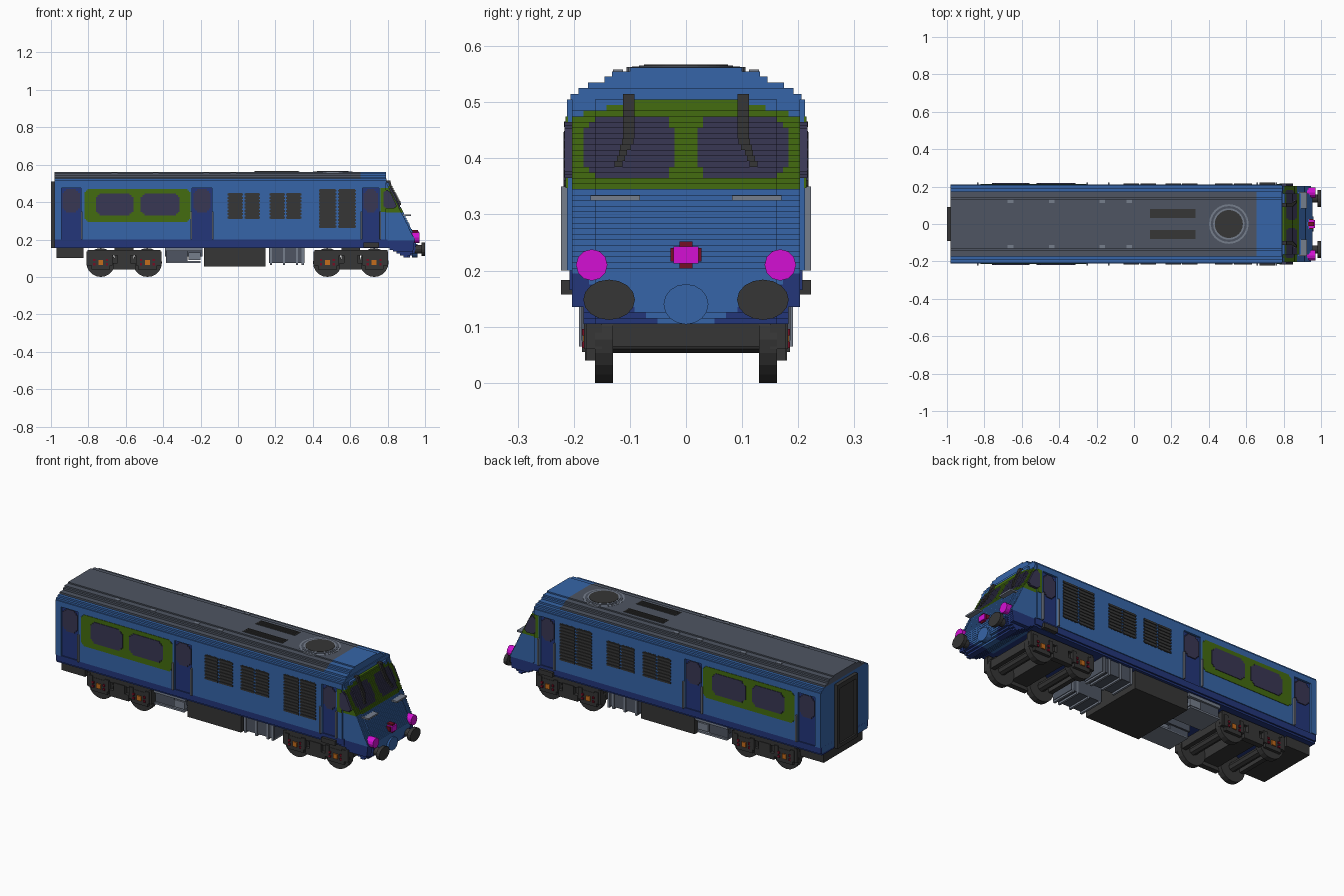
import bpy, bmesh, math
from mathutils import Matrix

if "Cube" in bpy.data.objects:
    bpy.data.objects.remove(bpy.data.objects["Cube"])


def material(name, rgb):
    lin = [((c / 255 + 0.055) / 1.055) ** 2.4 if c > 10 else c / 255 / 12.92 for c in rgb]
    m = bpy.data.materials.new(name)
    m.use_nodes = True
    m.diffuse_color = (*lin, 1)
    m.node_tree.nodes["Principled BSDF"].inputs["Base Color"].default_value = (*lin, 1)
    return m


BLUE = material("body blue", (54, 101, 168))
NAVY = material("navy", (35, 54, 122))
GREEN = material("green", (68, 108, 16))
PANE = material("window purple", (57, 55, 84))
DARK = material("dark grey", (54, 54, 54))
SLATE = material("roof slate", (78, 85, 98))
GREY = material("light grey", (118, 126, 140))
PINK = material("lamp magenta", (212, 16, 212))
ORANGE = material("axle orange", (196, 108, 28))
MAROON = material("maroon", (118, 14, 36))


def finish(bm, name, mats):
    bmesh.ops.recalc_face_normals(bm, faces=bm.faces)
    mesh = bpy.data.meshes.new(name)
    bm.to_mesh(mesh)
    bm.free()
    for m in mats:
        mesh.materials.append(m)
    ob = bpy.data.objects.new(name, mesh)
    bpy.context.collection.objects.link(ob)
    return ob


def boxes(name, mats, items, mirror=False):
    """Boxes (x0, x1, y0, y1, z0, z1[, material]); mirror repeats them at -y."""
    bm = bmesh.new()
    mats = mats if isinstance(mats, list) else [mats]
    if mirror:
        items = items + [(b[0], b[1], -b[3], -b[2], *b[4:]) for b in items]
    for b in items:
        x0, x1, y0, y1, z0, z1 = b[:6]
        mat = (Matrix.Translation(((x0 + x1) / 2, (y0 + y1) / 2, (z0 + z1) / 2))
               @ Matrix.Diagonal((x1 - x0, y1 - y0, z1 - z0, 1)))
        verts = bmesh.ops.create_cube(bm, size=1, matrix=mat)["verts"]
        for f in {f for v in verts for f in v.link_faces}:
            f.material_index = b[6] if len(b) > 6 else 0
    return finish(bm, name, mats)


def cylinders(name, mat, items, axis, sides=16, squash=1):
    """Cylinders (x, y, z, radius, depth) along an axis."""
    rot = {"x": Matrix.Rotation(math.pi / 2, 4, "Y"), "y": Matrix.Rotation(math.pi / 2, 4, "X"),
           "z": Matrix.Identity(4)}[axis]
    bm = bmesh.new()
    for x, y, z, r, d in items:
        m = Matrix.Translation((x, y, z)) @ Matrix.Diagonal((1, 1, squash, 1)) @ rot
        bmesh.ops.create_cone(bm, cap_ends=True, segments=sides, radius1=r, radius2=r, depth=d, matrix=m)
    return finish(bm, name, [mat])


def side_plates(name, mat, rects, y0, y1, step=0.01, lean=0.0):
    """Step-cornered plates (x0, x1, z0, z1) on both sides; lean slants the front edge."""
    bm = bmesh.new()
    for x0, x1, z0, z1 in rects:
        s = step
        pts = [(x0 + 2 * s, z0), (x1 - 2 * s, z0), (x1 - 2 * s, z0 + s), (x1 - s, z0 + s), (x1 - s, z0 + 2 * s),
               (x1, z0 + 2 * s), (x1 - lean, z1 - 2 * s), (x1 - s - lean, z1 - 2 * s), (x1 - s - lean, z1 - s),
               (x1 - 2 * s - lean, z1 - s), (x1 - 2 * s - lean, z1), (x0 + 2 * s, z1), (x0 + 2 * s, z1 - s),
               (x0 + s, z1 - s), (x0 + s, z1 - 2 * s), (x0, z1 - 2 * s), (x0, z0 + 2 * s), (x0 + s, z0 + 2 * s),
               (x0 + s, z0 + s), (x0 + 2 * s, z0 + s)]
        for side in (1, -1):
            f = bm.faces.new([bm.verts.new((x, side * y0, z)) for x, z in pts])
            ext = bmesh.ops.extrude_face_region(bm, geom=[f])["geom"]
            for v in ext:
                if isinstance(v, bmesh.types.BMVert):
                    v.co.y = side * y1
    return finish(bm, name, [mat])


# Body: core, side walls around the recessed doors, skirt
DOORS = [(-0.945, -0.84), (-0.245, -0.14), (0.665, 0.755)]
boxes("body_core", BLUE, [(-0.98, 0.79, -0.198, 0.198, 0.157, 0.505)])
edges = [-0.98] + [x for d in DOORS for x in d] + [0.79]
walls = [(edges[i], edges[i + 1], 0.197, 0.2125, 0.2, 0.505) for i in range(0, len(edges), 2)]
walls += [(a, b, 0.197, 0.2125, 0.475, 0.505) for a, b in DOORS]
boxes("side_walls", BLUE, walls, True)
boxes("skirt", NAVY, [(-0.98, 0.80, -0.208, 0.208, 0.165, 0.2), (-0.98, 0.80, -0.2, 0.2, 0.155, 0.165)])

# Doors with windows, handrails and steps
boxes("doors", NAVY, [(a, b, 0.19, 0.202, 0.2, 0.475) for a, b in DOORS], True)
side_plates("door_windows", PANE, [(a + 0.006, b - 0.006, 0.345, 0.47) for a, b in DOORS], 0.2, 0.207)
boxes("door_handrails", GREY, [(x - 0.004, x + 0.004, 0.211, 0.223, 0.2, 0.35)
                               for x in (-0.835, -0.25, -0.135, 0.66, 0.76)], True)
boxes("cab_steps", DARK, [(0.67, 0.755, 0.2, 0.223, 0.157, 0.183)], True)

# Passenger windows
side_plates("window_band", GREEN, [(-0.82, -0.255, 0.295, 0.47)], 0.21, 0.215, 0.008)
side_plates("side_windows", PANE, [(-0.76, -0.56, 0.328, 0.447), (-0.52, -0.312, 0.328, 0.447)], 0.213, 0.218)

# Louvred grilles
grilles = [(-0.055, 0.027, 0.31, 0.45), (0.034, 0.117, 0.31, 0.45), (0.168, 0.25, 0.31, 0.45),
           (0.257, 0.34, 0.31, 0.45), (0.432, 0.527, 0.262, 0.47), (0.535, 0.63, 0.262, 0.47)]
slats = []
for x0, x1, z0, z1 in grilles:
    slats.append((x0 + 0.005, x1 - 0.005, 0.21, 0.2135, z0, z1))
    n = round((z1 - z0) / 0.0175)
    for i in range(n):
        z = z0 + (z1 - z0) * i / n
        slats.append((x0, x1, 0.212, 0.2175, z + 0.003, z + 0.013))
boxes("grille_slats", DARK, slats, True)

# Stepped roof, blue over the cab
STEPS = [(0.505, 0.515, 0.206), (0.515, 0.525, 0.192), (0.525, 0.535, 0.175),
         (0.535, 0.546, 0.145), (0.546, 0.555, 0.132), (0.555, 0.562, 0.10)]
boxes("roof_edges", BLUE, [(-0.98, 0.795, -w, w, a, b) for a, b, w in STEPS[:2]])
boxes("roof", SLATE, [(-0.98, 0.655, -w, w, a, b) for a, b, w in STEPS[2:]])
boxes("cab_roof", BLUE, [(0.655, 0.79, -w, w, a, b) for a, b, w in STEPS[2:]])
boxes("roof_vents", DARK, [(0.085, 0.33, 0.032, 0.08, 0.56, 0.564)], True)
boxes("roof_vent_slats", DARK, [(0.092, 0.323, y, y + 0.006, 0.563, 0.567) for y in (0.038, 0.053, 0.068)], True)
boxes("roof_lugs", GREY, [(x - 0.015, x + 0.015, 0.112, 0.13, 0.553, 0.558)
                          for x in (-0.66, -0.44, -0.17, -0.025)], True)
for name, mat, r, top in [("fan_rim", GREY, 0.106, 0.563), ("fan_gap", SLATE, 0.096, 0.564),
                          ("fan_inner_rim", GREY, 0.084, 0.5655), ("fan", DARK, 0.075, 0.567)]:
    cylinders(name, mat, [(0.507, 0, top - 0.01, r, 0.02)], "z", 24)

# Sloped cab nose, built as stepped bars coloured by position
PROFILE = [(0.1, 0.905), (0.13, 0.945), (0.2, 0.955), (0.25, 0.93), (0.345, 0.885), (0.49, 0.81), (0.57, 0.79)]


def nose_x(z, y=0.0):
    for (z0, a), (z1, b) in zip(PROFILE, PROFILE[1:]):
        if z <= z1:
            x = a + (b - a) * (z - z0) / (z1 - z0)
            break
    return max(0.797, x - round(1.3 * max(0, abs(y) - 0.1) ** 2, 2))


def nose_colour(y, z):
    y = abs(y)
    if 0.345 < z < 0.505 - max(0, y - 0.09) * 0.28:
        inset = 0.012 * ((y < 0.035 or y > 0.165) + (y < 0.027 or y > 0.173))
        pane = 0.022 < y < 0.182 and 0.365 + inset < z < 0.475 - inset
        return 2 if pane else 1
    return 3 if z < 0.108 + max(0, y - 0.05) * 0.6 else 0


bars = []
COLS, CW, DZ = 40, 0.01015, 0.01
for k in range(40):
    z = 0.105 + (k + 0.5) * DZ
    start = 0.78 if z > 0.155 else 0.80 + (0.155 - z) * 1.9
    inset = 0 if z > 0.135 else 2
    run = None
    for c in range(inset, COLS - inset):
        y = (c - COLS / 2 + 0.5) * CW
        key = (nose_x(z, y), nose_colour(y, z))
        if run and run[0] == key:
            run[2] = y + CW / 2
        else:
            run = [key, y - CW / 2, y + CW / 2]
            bars.append((z, start, run))
boxes("nose", [BLUE, GREEN, PANE, NAVY],
      [(s, r[0][0], r[1], r[2], z - DZ / 2, z + DZ / 2, r[0][1]) for z, s, r in bars])

# Cab side glazing
boxes("cab_side_green", GREEN, [(0.762, 0.79, 0.21, 0.2145, 0.347, 0.475)], True)
side_plates("cab_quarter_windows", PANE, [(0.778, 0.85, 0.365, 0.465)], 0.2, 0.2165, 0.006, 0.035)

# Wipers and grab rails follow the slope
wipers = []
for k in range(13):
    z = 0.39 + k * 0.01
    y = 0.102 + max(0, 0.435 - z) * 0.4
    w = 0.010 if z > 0.42 else 0.007
    wipers.append((nose_x(z) - 0.01, nose_x(z) + 0.011, y - w, y + w, z - 0.005, z + 0.005))
boxes("wipers", DARK, wipers, True)
boxes("nose_grab_rails", GREY, [(0.88, 0.925, 0.082, 0.17, 0.325, 0.334)], True)

# Nose lamps, hatch and buffers
cylinders("headlights", PINK, [(0.948, s * 0.168, 0.21, 0.028, 0.045) for s in (1, -1)], "x", 12)
boxes("centre_lamp", PINK, [(0.93, 0.968, -0.022, 0.022, 0.213, 0.243)])
boxes("centre_lamp_mount", MAROON, [(0.93, 0.96, -0.028, 0.028, 0.216, 0.24), (0.93, 0.962, -0.012, 0.012, 0.204, 0.252)])
cylinders("coupler_cover", BLUE, [(0.945, 0, 0.14, 0.04, 0.03)], "x", 16, 0.9)
cylinders("buffer_heads", DARK, [(0.99, s * 0.137, 0.148, 0.046, 0.02) for s in (1, -1)], "x", 16, 0.78)
cylinders("buffer_shafts", DARK, [(0.945, s * 0.137, 0.148, 0.022, 0.09) for s in (1, -1)], "x", 12)

# Rear gangway
boxes("gangway_frame", DARK, [(-1.0, -0.97, 0.07, 0.09, 0.155, 0.505)], True)
boxes("gangway_door", DARK, [(-0.99, -0.97, -0.075, 0.075, 0.155, 0.49), (-1.0, -0.97, -0.09, 0.09, 0.485, 0.51),
                             (-1.0, -0.97, -0.09, 0.09, 0.155, 0.175)])
boxes("rear_underframe", DARK, [(-0.97, -0.825, -0.17, 0.17, 0.10, 0.157)])

# Bogies
for label, cx in (("rear", -0.609), ("front", 0.603)):
    axles = (cx - 0.125, cx + 0.125)
    cylinders(label + "_wheels", DARK, [(x, s * 0.146, 0.077, 0.077, 0.032) for x in axles for s in (1, -1)], "y", 20)
    cylinders(label + "_axles", DARK, [(x, 0, 0.077, 0.024, 0.32) for x in axles], "y", 8)
    frame = [(cx - 0.195, cx + 0.195, 0.15, 0.176, 0.115, 0.145), (cx - 0.06, cx + 0.06, 0.15, 0.18, 0.04, 0.075),
             (cx - 0.2, cx - 0.18, 0.15, 0.178, 0.06, 0.135), (cx + 0.18, cx + 0.2, 0.15, 0.178, 0.06, 0.135),
             (cx - 0.035, cx + 0.035, 0.15, 0.18, 0.075, 0.12)]
    for x in axles:
        frame.append((x - 0.05, x + 0.05, 0.155, 0.178, 0.04, 0.115))
        frame += [(x + d - 0.012, x + d + 0.012, 0.16, 0.182, 0.06, 0.125) for d in (-0.05, 0.05)]
    boxes(label + "_bogie_frame", DARK, frame, True)
    boxes(label + "_bogie_beams", DARK, [(cx - 0.05, cx + 0.05, -0.16, 0.16, 0.06, 0.157),
                                         (cx - 0.195, cx - 0.17, -0.17, 0.17, 0.065, 0.11),
                                         (cx + 0.17, cx + 0.195, -0.17, 0.17, 0.065, 0.11)])
    boxes(label + "_axle_boxes", ORANGE, [(x - 0.013, x + 0.013, 0.17, 0.184, 0.063, 0.09) for x in axles], True)
    boxes(label + "_springs", MAROON, [(x + d - 0.006, x + d + 0.006, 0.17, 0.185, z, z + 0.012) for x in axles
                                       for d in (-0.034, 0.034) for z in (0.062, 0.084)], True)

# Underfloor equipment
boxes("fuel_tank", DARK, [(-0.183, 0.148, -0.185, 0.185, 0.055, 0.157)])
boxes("battery_boxes", SLATE, [(0.165, 0.355, 0.05, 0.186, 0.075, 0.157)], True)
boxes("battery_ribs", GREY, [(x, x + 0.012, 0.05, 0.191, 0.065, 0.157) for x in (0.17, 0.24, 0.31, 0.34)], True)
boxes("air_tank_boxes", SLATE, [(-0.385, -0.27, 0.05, 0.18, 0.08, 0.14), (-0.39, -0.19, 0.04, 0.17, 0.11, 0.157)], True)
boxes("air_tank_trim", GREY, [(-0.39, -0.19, 0.16, 0.19, 0.138, 0.155), (-0.385, -0.2, 0.05, 0.19, 0.075, 0.085),
                              (-0.265, -0.2, 0.06, 0.186, 0.09, 0.13)], True)
